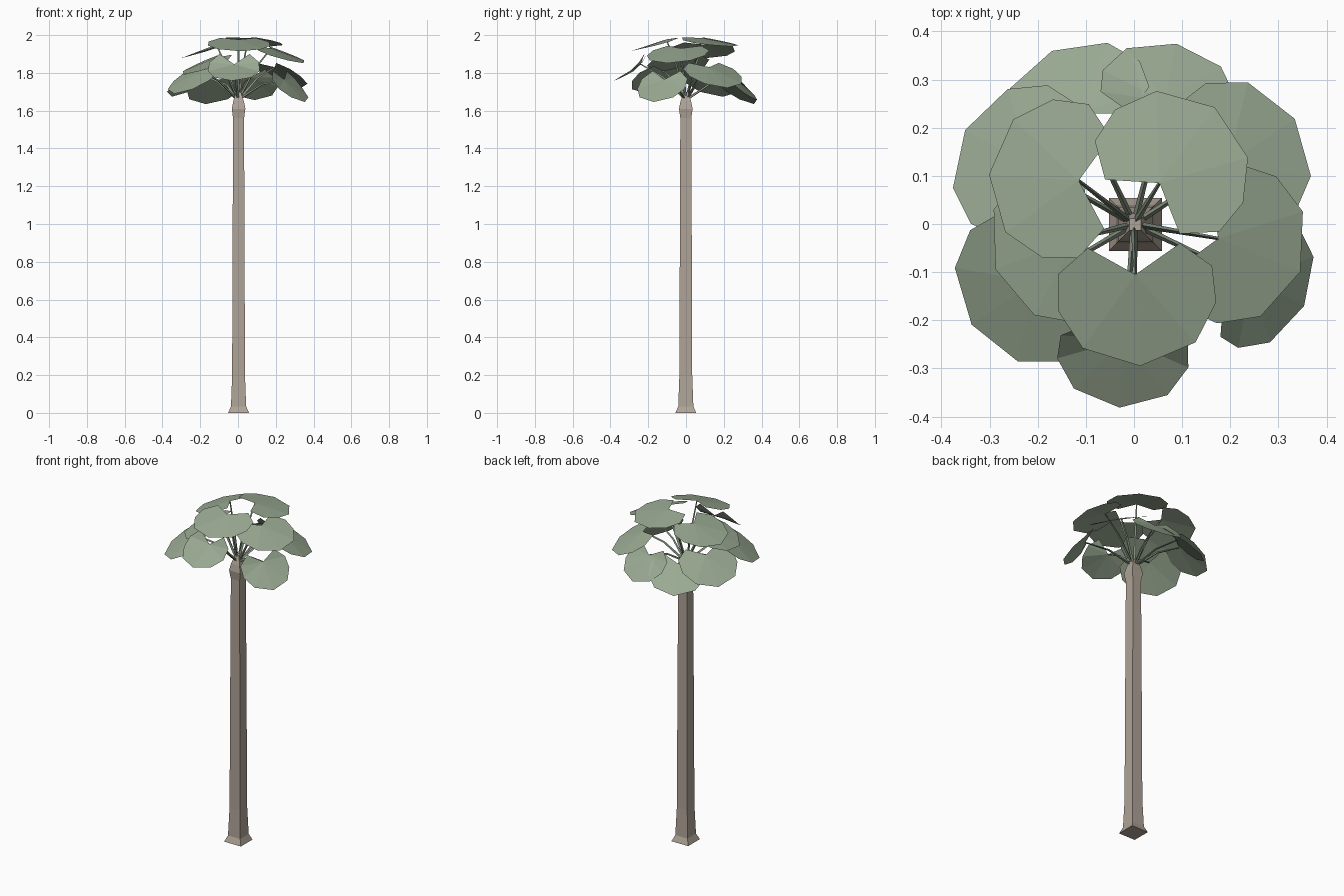
import bpy, bmesh
from math import sin, cos, radians
from mathutils import Vector

if "Cube" in bpy.data.objects:
    bpy.data.objects.remove(bpy.data.objects["Cube"])


def material(name, rgb):
    m = bpy.data.materials.new(name)
    m.diffuse_color = (*rgb, 1)
    m.use_nodes = True
    m.node_tree.nodes["Principled BSDF"].inputs["Base Color"].default_value = m.diffuse_color
    return m


bark = material("bark", (0.43, 0.37, 0.31))
green = material("leaf_green", (0.32, 0.40, 0.29))
stem_green = material("stem_green", (0.23, 0.28, 0.21))


def finish(bm, name, mat):
    me = bpy.data.meshes.new(name)
    bm.to_mesh(me)
    bm.free()
    ob = bpy.data.objects.new(name, me)
    me.materials.append(mat)
    bpy.context.collection.objects.link(ob)
    return ob


def loft(bm, rings):
    # Skin a list of equal-sized point rings and cap the ends
    vs = [[bm.verts.new(p) for p in r] for r in rings]
    n = len(vs[0])
    for a, b in zip(vs, vs[1:]):
        for i in range(n):
            bm.faces.new((a[i], a[(i + 1) % n], b[(i + 1) % n], b[i]))
    bm.faces.new(vs[0][::-1])
    bm.faces.new(vs[-1])
    bmesh.ops.recalc_face_normals(bm, faces=bm.faces)


# Square trunk with flared foot and bulged crown shaft: (height, half width)
bm = bmesh.new()
profile = [(0, .055), (.035, .04), (.2, .034), (.8, .032), (1.56, .029),
           (1.61, .036), (1.65, .028), (1.70, .012)]
loft(bm, [[(.003 + sx * w, sy * w - .001, z) for sx, sy in ((-1, -1), (1, -1), (1, 1), (-1, 1))]
          for z, w in profile])
finish(bm, "trunk", bark)

# Notched fan outline: (angle from tip, radius, droop)
half = [(37, .195, -.006), (66, .18, -.012), (92, .16, -.014), (122, .113, -.010)]
outline = [(-a, r, h) for a, r, h in half[::-1]] + [(0, .2, -.004)] + half


def fan_leaf(name, hub, az, pitch, size, lift):
    # Lift raises the two inner lobes beside the notch
    az, pitch = radians(az), radians(pitch)
    fwd = Vector((cos(az) * cos(pitch), sin(az) * cos(pitch), -sin(pitch)))
    side = Vector((-sin(az), cos(az), 0))
    up = fwd.cross(side)
    bm = bmesh.new()
    c = bm.verts.new(hub)
    rim = []
    for a, r, h in outline:
        f, s = r * cos(radians(a)) * size, r * sin(radians(a)) * size
        h += lift * max(0, (abs(a) - 60) / 62)
        rim.append(bm.verts.new(hub + fwd * f + side * s + up * h))
    for p, q in zip(rim, rim[1:]):
        bm.faces.new((c, p, q))
    finish(bm, name, green)


def stem(name, hub):
    # Arching three-sided stalk from the trunk top to the leaf hub
    start = Vector((hub.x * .03, hub.y * .03, 1.66))
    mid = (start + hub) / 2 + Vector((0, 0, .025))
    side = Vector((-hub.y, hub.x, 0)).normalized()
    up = (hub - start).cross(side).normalized()
    bm = bmesh.new()
    loft(bm, [[p + side * (w * cos(radians(t))) + up * (w * sin(radians(t))) for t in (90, 210, 330)]
              for p, w in ((start, .008), (mid, .006), (hub, .004))])
    finish(bm, name, stem_green)


# Leaves: hub x, y, z, azimuth, downward pitch, size, lobe lift
leaves = [
    (.003, -.105, 1.977, 273, 17, 1, 0),
    (.053, .085, 1.985, 54, 12, 1, 0),
    (-.115, .09, 1.95, 176, 20, 1, 0),
    (.175, -.03, 1.93, -22, 22, 1, 0),
    (-.12, -.03, 1.88, 201, 25, 1, 0),
    (-.02, -.24, 1.845, 266, 30, .83, .045),
    (.065, .255, 1.775, 79, 43, .85, .02),
    (-.11, .23, 1.76, 115, 40, .95, .01),
    (-.215, .12, 1.80, 151, 38, 1, 0),
    (-.205, -.12, 1.81, 214, 36, 1, 0),
    (.245, -.115, 1.765, -27, 43, .85, .025),
    (.195, .125, 1.83, 34, 32, 1, 0),
]
for i, (x, y, z, az, pitch, size, lift) in enumerate(leaves, 1):
    hub = Vector((x, y, z))
    fan_leaf(f"fan_leaf_{i}", hub, az, pitch, size, lift)
    stem(f"leaf_stem_{i}", hub)
